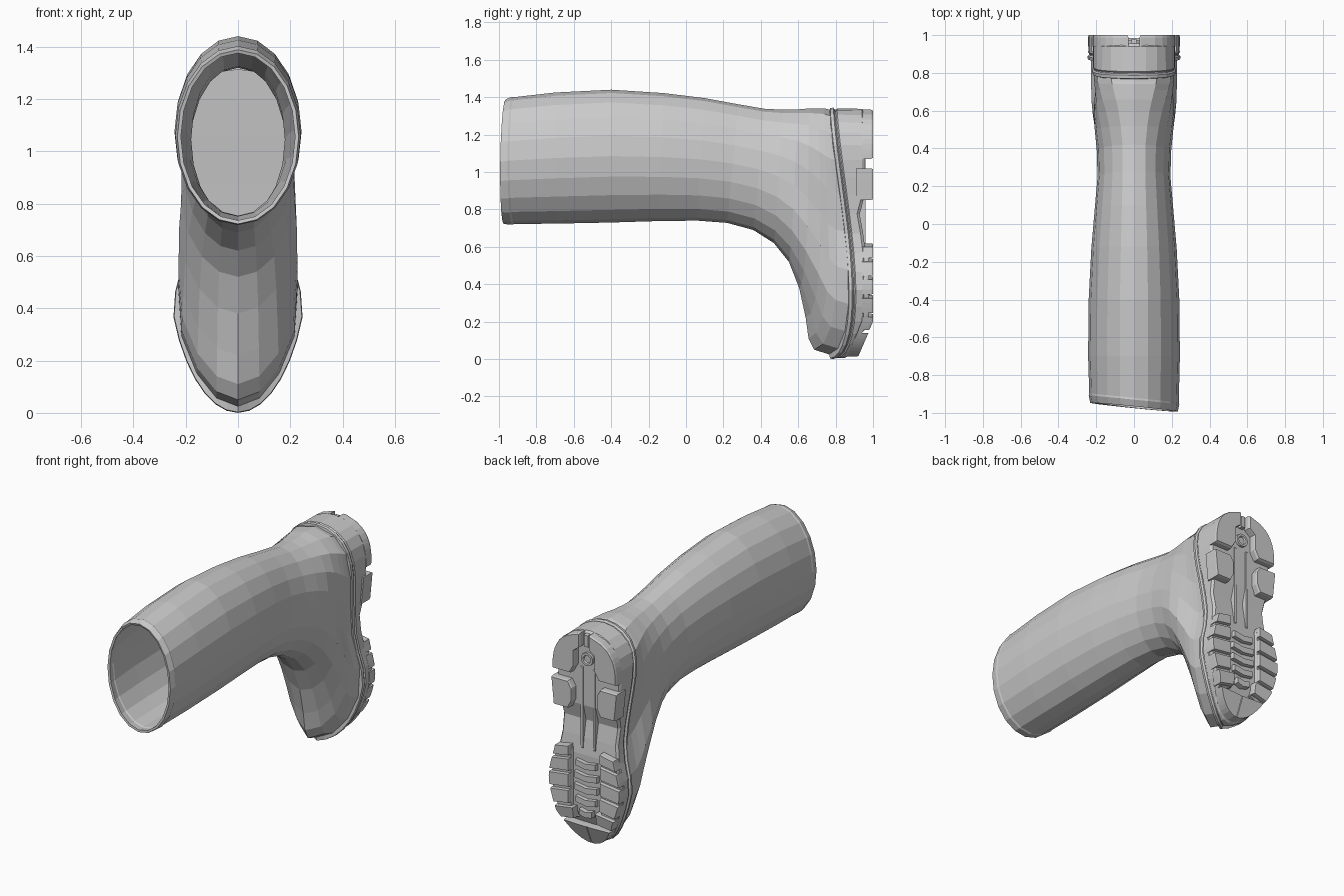
import bpy, bmesh, math

if "Cube" in bpy.data.objects:
    bpy.data.objects.remove(bpy.data.objects["Cube"])

N = 20      # sides of the upper
NS = 40     # sides of the sole


def make(name, bm):
    bmesh.ops.recalc_face_normals(bm, faces=bm.faces)
    me = bpy.data.meshes.new(name)
    bm.to_mesh(me)
    bm.free()
    ob = bpy.data.objects.new(name, me)
    bpy.context.collection.objects.link(ob)
    return ob


def loft(name, rings, cap_end=True):
    """Skin closed rings; the last one is closed with left-right strips."""
    bm = bmesh.new()
    vs = [[bm.verts.new(p) for p in r] for r in rings]
    n = len(vs[0])
    for a, b in zip(vs, vs[1:]):
        for i in range(n):
            j = (i + 1) % n
            bm.faces.new((a[i], a[j], b[j], b[i]))
    if cap_end:
        e = vs[-1]
        for i in range(n // 2):
            q = [e[i], e[i + 1], e[n - i - 1], e[-i]]
            bm.faces.new(list(dict.fromkeys(q)))
    return make(name, bm)


# Footprint: half width factor, and the curve of the sole line along the foot
def foot_w(c):
    if c > 0:
        return 0.185 + 0.225 * c * c
    t = min(1, -c / 0.5)
    return 0.185 + 0.082 * t * t * (3 - 2 * t)


def bow(c, s):
    return abs(s) * (0.08 - 0.075 * c)


ZC, ZH = 0.672, 0.66


def half_width(z):
    c = max(-1, min(1, (z - ZC) / ZH))
    return math.sqrt(1 - c * c) * foot_w(c)


# Upper: back point (y,z), instep point (y,z), half width, blend to footprint
RINGS = [
    (-.965, 1.388, -.975, .722, .232, 0),
    (-.93, 1.402, -.93, .718, .240, 0),
    (-.92, 1.400, -.92, .722, .237, 0),
    (-.70, 1.425, -.70, .724, .243, 0),
    (-.40, 1.440, -.40, .730, .240, 0),
    (-.12, 1.422, -.14, .738, .226, 0),
    (.10, 1.395, .06, .740, .208, 0),
    (.28, 1.362, .22, .728, .193, 0),
    (.42, 1.338, .36, .690, .197, 0),
    (.52, 1.333, .47, .620, .210, .1),
    (.60, 1.335, .55, .520, .225, .25),
    (.66, 1.340, .605, .380, .232, .5),
    (.71, 1.340, .640, .220, .232, .75),
    (.74, 1.340, .655, .110, .230, .9),
    (.76, 1.335, .685, .050, .230, 1),
    (.785, 1.332, .765, .025, .230, 1),
]
rings = []
for k, (by, bz, fy, fz, w, f) in enumerate(RINGS):
    tilt = -0.1 if k < 3 else 0
    ring = []
    for i in range(N):
        a = 2 * math.pi * i / N
        c, s = math.cos(a), math.sin(a)
        t = (1 - c) / 2
        x = s * (w * (1 - f) + foot_w(c) * f)
        y = by + (fy - by) * t + f * f * bow(c, s) + tilt * x
        ring.append((x, y, bz + (fz - bz) * t))
    rings.append(ring)
upper = loft("boot_upper", rings)
mod = upper.modifiers.new("wall", 'SOLIDIFY')
mod.thickness = 0.014
mod.offset = -1


# Sole: welt bead, side wall and base plate
def base_y(z):
    if z < 0.22:
        return 0.96 - (0.22 - z) * 0.45
    if z < 0.6:
        return 0.96
    if z < 0.86:
        return 0.96 - (z - 0.6) * 0.18
    return 0.955


def sole_ring(o, dy, base=False):
    ring = []
    for i in range(NS):
        a = 2 * math.pi * i / NS
        c, s = math.cos(a), math.sin(a)
        z = ZC + (ZH + o) * c
        y = base_y(z) + dy if base else 0.775 + bow(c, s) + dy
        ring.append((s * (foot_w(c) + o), y, z))
    return ring


loft("sole", [sole_ring(-.02, -.01), sole_ring(.009, -.005), sole_ring(.012, .012),
              sole_ring(.001, .020), sole_ring(.001, .026), sole_ring(.007, .032),
              sole_ring(.006, -.014, True), sole_ring(-.006, 0, True)])


# Tread blocks
def tread_y(z):
    return 1.0 - max(0, 0.2 - z) * 0.42


def block(name, pts, top=0.0, bottom=0.06, shrink=0.95):
    """Prism on the sole from an x,z outline, slightly tapered."""
    bm = bmesh.new()
    cx = sum(p[0] for p in pts) / len(pts)
    cz = sum(p[1] for p in pts) / len(pts)
    lo = [bm.verts.new((x, tread_y(z) - bottom, z)) for x, z in pts]
    mid = [bm.verts.new((x, tread_y(z) - 0.012 + top, z)) for x, z in pts]
    hi = [bm.verts.new((cx + (x - cx) * shrink, tread_y(z) + top,
                        cz + (z - cz) * shrink)) for x, z in pts]
    n = len(pts)
    for a, b in ((lo, mid), (mid, hi)):
        for i in range(n):
            j = (i + 1) % n
            bm.faces.new((a[i], a[j], b[j], b[i]))
    bm.faces.new(hi)
    bm.faces.new(lo[::-1])
    return make(name, bm)


def edge_pad(name, side, z0, z1, inner, slant=0, out=.006, n=6, **kw):
    """Block whose outer side follows the footprint."""
    pts = []
    for i in range(n + 1):
        z = z0 + (z1 - z0) * i / n
        pts.append((side * (max(half_width(z), abs(inner[0][0])) + out), z))
    pts += [(side * x, z + slant) for x, z in inner]
    return block(name, pts, **kw)


for side, tag in ((1, "right"), (-1, "left")):
    # heel: rear quarter and front pad
    edge_pad("heel_rear_" + tag, side, 1.07, 1.334,
             [(.03, 1.334), (.03, 1.25), (.07, 1.22), (.07, 1.12), (.10, 1.07)], n=10)
    edge_pad("heel_front_" + tag, side, .85, 1.02,
             [(.11, 1.02), (.085, .98), (.085, .90), (.11, .85)], out=.014, bottom=.09)
    # forefoot: side lugs
    for k, (z0, z1) in enumerate(((.155, .225), (.245, .325), (.345, .425),
                                  (.445, .52), (.54, .60))):
        xi = .075 if k == 0 else .105
        edge_pad("side_lug_%s_%d" % (tag, k), side, z0, z1,
                 [(xi, z1), (xi, z0)], slant=.018, n=3)
        # lower web joining the lugs
    edge_pad("lug_web_" + tag, side, .14, .60, [(.10, .60), (.10, .22), (.07, .17)],
             out=0, n=10, top=-.022)
    # toe cap
    edge_pad("toe_cap_" + tag, side, .014, .14, [(0, .135), (0, .014)],
             out=0, n=8, shrink=.97)
    # shank rails under the arch
    block("shank_rail_" + tag, [(side * x, z) for x, z in
          ((.035, .60), (.05, .60), (.05, 1.12), (.035, 1.12))], top=-.04, bottom=.1)

# forefoot centre: cross bars
for k in range(5):
    z = .19 + k * .075
    w = (.045, .07, .08, .08, .07)[k]
    block("centre_bar_%d" % k, [(-w, z + .012), (0, z), (w, z + .012),
                                (w, z + .05), (0, z + .038), (-w, z + .05)], top=-.015)

# heel groove tooth
block("heel_tooth", [(-.014, 1.25), (.014, 1.25), (.014, 1.325), (-.014, 1.325)], top=-.02)

# heel plug: a round ring
bm = bmesh.new()
prof = [(.040, .94), (.040, .972), (.026, .972), (.022, .962)]
loops = [[bm.verts.new((r * math.cos(i * math.pi / 8), y, 1.17 + r * math.sin(i * math.pi / 8)))
          for i in range(16)] for r, y in prof]
for a, b in zip(loops, loops[1:]):
    for i in range(16):
        j = (i + 1) % 16
        bm.faces.new((a[i], a[j], b[j], b[i]))
bm.faces.new(loops[-1])
make("heel_plug", bm)
